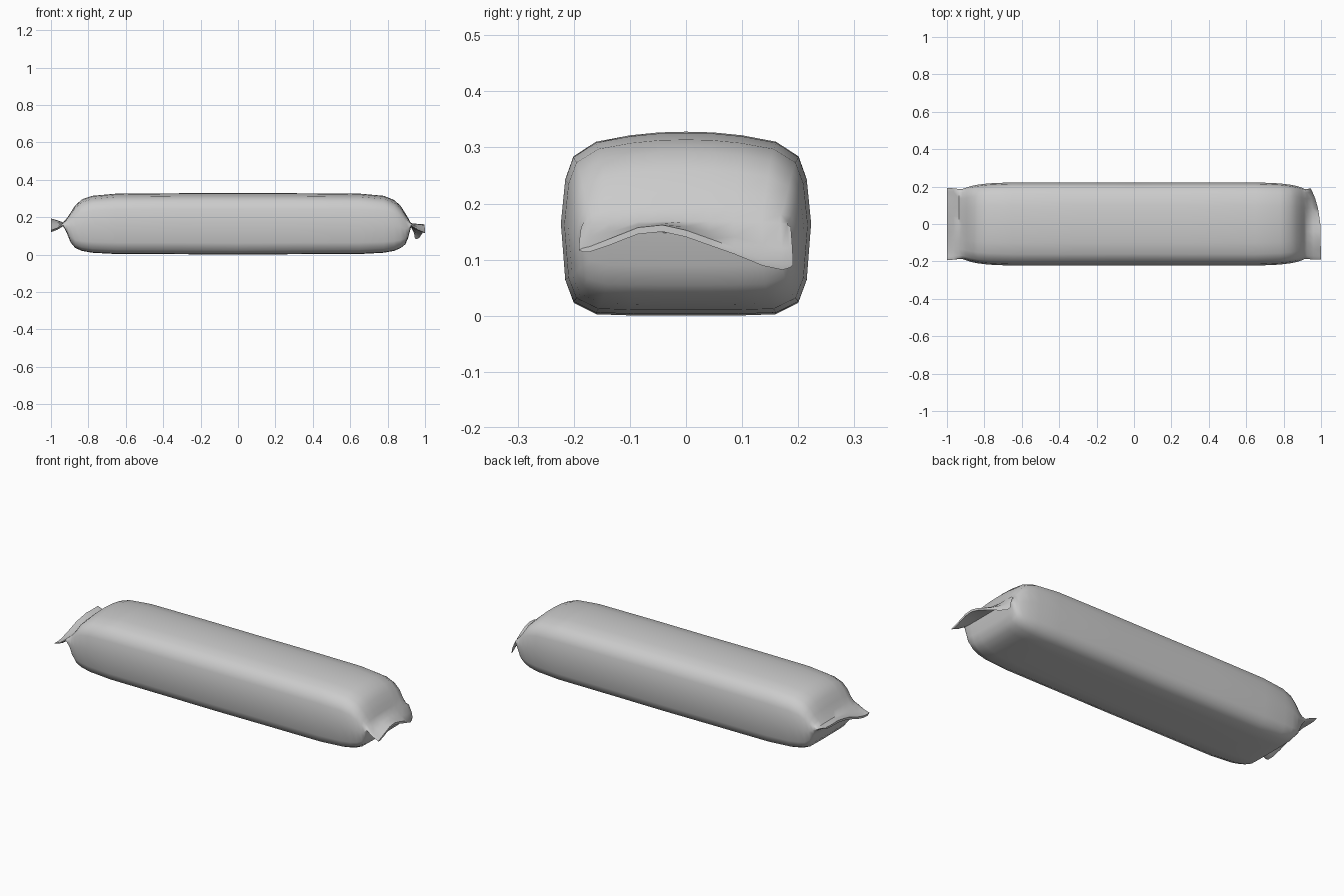
import bpy, bmesh

if "Cube" in bpy.data.objects:
    bpy.data.objects.remove(bpy.data.objects["Cube"])

# half cross-section, bottom centre to top centre: (width fraction, height fraction)
HALF = [(0, 0), (.22, 0), (.45, .002), (.72, .008), (.9, .07), (.965, .19), (1, .5),
        (.965, .74), (.9, .865), (.72, .945), (.45, .98), (.22, .996), (0, 1)]
RING = HALF + [(-y, z) for y, z in HALF[-2:0:-1]]

# stations along the bar: (x, half width, bottom z, top z, flap wave weight)
STATIONS = [
    (-1.0, .192, -.006, .006, 1), (-.965, .191, -.007, .007, .6),
    (-.935, .187, .152, .172, 0), (-.915, .188, .115, .195, 0),
    (-.895, .195, .065, .225, 0), (-.87, .203, .035, .263, 0),
    (-.835, .21, .02, .295, 0), (-.78, .217, .01, .314, 0),
    (-.65, .223, .003, .326, 0), (-.3, .223, .002, .328, 0), (0, .222, 0, .328, 0),
    (.3, .223, .002, .328, 0), (.65, .223, .003, .326, 0), (.78, .217, .01, .314, 0),
    (.835, .21, .02, .292, 0), (.87, .203, .035, .26, 0),
    (.895, .195, .055, .22, 0), (.91, .188, .09, .195, 0),
    (.925, .187, .148, .168, 0), (.96, .19, -.007, .007, .6), (1.0, .191, -.006, .006, 1)]

# crimped flap edges: (y, z), plus the swept-back outline of the right flap (y, x shift)
LEFT_WAVE = [(-.19, .13), (-.16, .122), (-.09, .14), (0, .172), (.1, .19), (.16, .185), (.19, .192)]
RIGHT_WAVE = [(-.19, .117), (-.16, .12), (-.1, .15), (-.03, .157), (.1, .111), (.16, .085), (.19, .09)]
RIGHT_TIP = [(-.19, 0), (0, -.004), (.08, -.015), (.15, -.035), (.19, -.055)]


def lerp_table(table, y):
    if y <= table[0][0]:
        return table[0][1]
    for (a, va), (b, vb) in zip(table, table[1:]):
        if y <= b:
            return va + (vb - va) * (y - a) / (b - a)
    return table[-1][1]


# wrapper: one skin lofted through all stations
bm = bmesh.new()
rings = []
for x, w, z0, z1, k in STATIONS:
    ring = []
    for yn, t in RING:
        y, z, px = yn * w, z0 + (z1 - z0) * t, x
        if k:
            wave = LEFT_WAVE if x < 0 else RIGHT_WAVE
            z += .16 + (lerp_table(wave, y) - .16) * k
            if x > 0:
                px += lerp_table(RIGHT_TIP, y) * (1 if k == 1 else .35)
        ring.append(bm.verts.new((px, y, z)))
    rings.append(ring)
n = len(RING)
for a, b in zip(rings, rings[1:]):
    for i in range(n):
        j = (i + 1) % n
        bm.faces.new((a[i], a[j], b[j], b[i]))

# thin closing strips on both flap edges
for ring in (rings[0], rings[-1]):
    m = n // 2
    for i in range(m):
        p = [ring[i], ring[i + 1], ring[(m - i - 1)], ring[m - i]]
        q = [ring[-i], ring[-i - 1], ring[m + i + 1 - n], ring[(m + i) % n]]
        if i < m // 2:
            for f in (p, q):
                f = list(dict.fromkeys(f))
                if len(f) > 2:
                    bm.faces.new(f)
bmesh.ops.recalc_face_normals(bm, faces=bm.faces)
mesh = bpy.data.meshes.new("bar_wrapper")
bm.to_mesh(mesh)
bm.free()
wrapper = bpy.data.objects.new("bar_wrapper", mesh)
bpy.context.collection.objects.link(wrapper)
bpy.context.view_layer.objects.active = wrapper
wrapper.select_set(True)
bpy.ops.object.shade_smooth_by_angle(angle=1.0)
